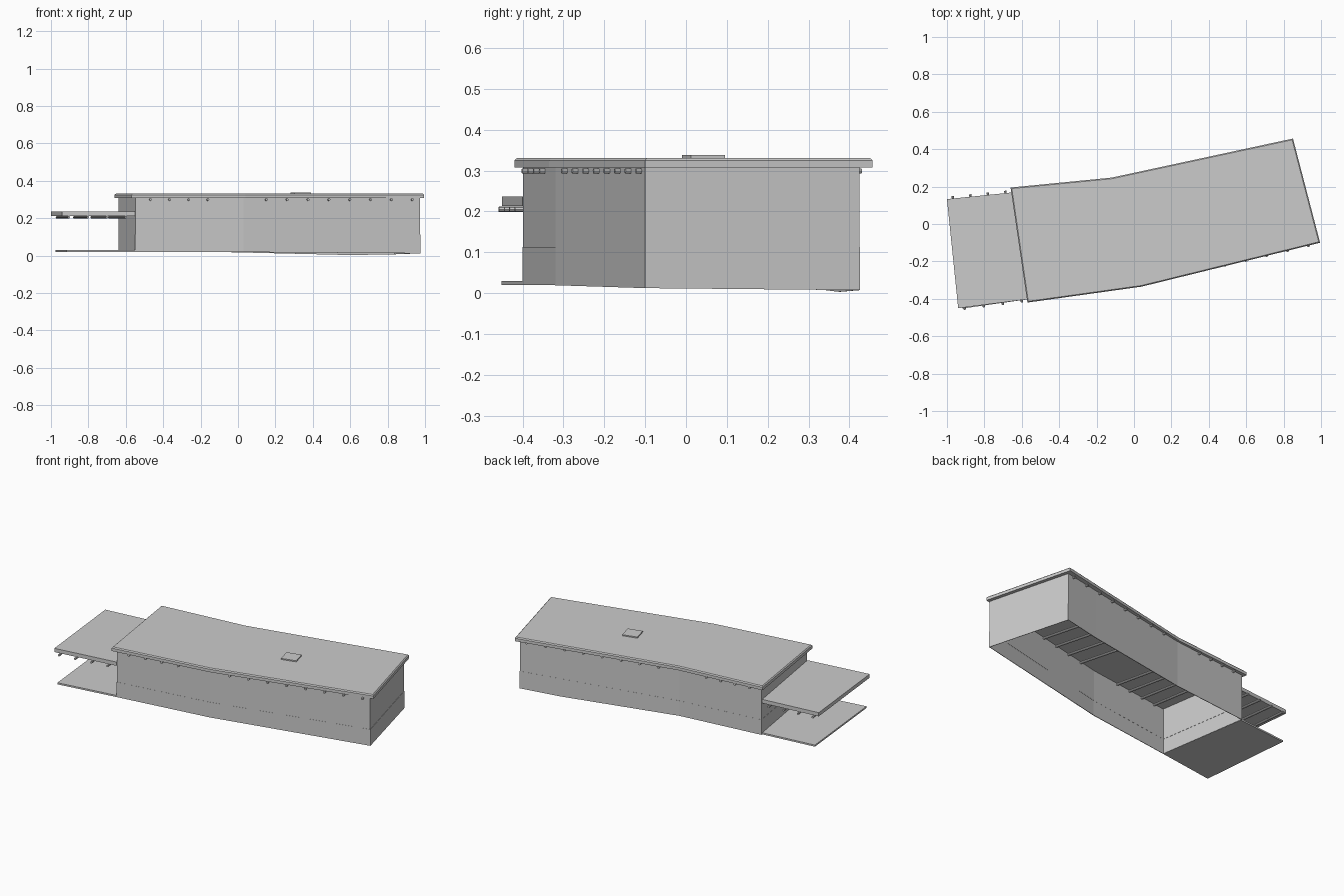
import bpy, bmesh
from mathutils import Vector

cube = bpy.data.objects.get("Cube")
if cube:
    bpy.data.objects.remove(cube)

grey = bpy.data.materials.new("plain grey")
grey.use_nodes = True
tone = (0.6, 0.6, 0.6, 1)
grey.diffuse_color = tone
grey.node_tree.nodes["Principled BSDF"].inputs["Base Color"].default_value = tone


def finish(name, bm):
    bmesh.ops.recalc_face_normals(bm, faces=bm.faces)
    mesh = bpy.data.meshes.new(name)
    bm.to_mesh(mesh)
    bm.free()
    obj = bpy.data.objects.new(name, mesh)
    mesh.materials.append(grey)
    bpy.context.collection.objects.link(obj)
    return obj


def slab(name, outline, low, high, chamfer=0):
    """Flat plate from a plan outline, optionally with a chamfered top rim."""
    bm = bmesh.new()
    base = bm.faces.new([bm.verts.new((x, y, low)) for x, y in outline])
    top = bmesh.ops.extrude_face_region(bm, geom=[base], use_keep_orig=True)["geom"]
    verts = [v for v in top if isinstance(v, bmesh.types.BMVert)]
    bmesh.ops.translate(bm, verts=verts, vec=(0, 0, high - low))
    if chamfer:
        rim = [e for e in bm.edges if all(v in verts for v in e.verts)]
        bmesh.ops.bevel(bm, geom=rim, offset=chamfer, segments=1, affect='EDGES')
    return finish(name, bm)


def wall_band(name, lower, upper, thickness):
    """Ring of thin upright walls between two closed loops."""
    bm = bmesh.new()
    a = [bm.verts.new(p) for p in lower]
    b = [bm.verts.new(p) for p in upper]
    for i in range(len(a)):
        j = (i + 1) % len(a)
        bm.faces.new((a[i], a[j], b[j], b[i]))
    obj = finish(name, bm)
    solid = obj.modifiers.new("thickness", 'SOLIDIFY')
    solid.thickness = thickness
    solid.offset = -1
    return obj


def beam(name, start, end, z, overhang=0.013, radius=0.0065):
    """Round pole running level between two plan points."""
    start, end = Vector((*start, z)), Vector((*end, z))
    axis = end - start
    bm = bmesh.new()
    bmesh.ops.create_cone(bm, cap_ends=True, segments=8, radius1=radius,
                          radius2=radius, depth=axis.length + 2 * overhang)
    obj = finish(name, bm)
    obj.location = (start + end) / 2
    obj.rotation_euler = axis.to_track_quat('Z', 'Y').to_euler()


def beam_row(name, front, back, steps, z):
    for i, t in enumerate(steps):
        beam(f"{name}_{i + 1}", Vector(front[0]).lerp(Vector(front[1]), t),
             Vector(back[0]).lerp(Vector(back[1]), t), z)


# Walls: bent plan with an uneven foot and a seam line
foot = [(-0.55, -0.40, 0.02), (0.03, -0.32, 0.019), (0.975, -0.10, 0.012),
        (0.838, 0.426, 0.007), (0.6, 0.378, 0.003), (-0.12, 0.235, 0.02),
        (-0.64, 0.178, 0.02)]
SEAM, EAVES = 0.113, 0.308
wall_band("lower_walls", foot, [(x, y, SEAM) for x, y, z in foot], 0.004)
inner = [(x * 0.998, y * 0.998) for x, y, z in foot]
wall_band("upper_walls", [(x, y, SEAM) for x, y in inner],
          [(x, y, EAVES) for x, y in inner], 0.004)

# Main roof and its hatch
slab("main_roof", [(-0.57, -0.42), (0.04, -0.335), (0.995, -0.10),
                   (0.85, 0.457), (-0.12, 0.248), (-0.66, 0.195)],
     0.307, 0.331, 0.006)
slab("roof_hatch", [(0.302, -0.01), (0.39, 0.012), (0.368, 0.096), (0.28, 0.074)],
     0.329, 0.338)

# Roof beams in the two straight lengths of the house
plan = [p[:2] for p in foot]
beam_row("short_wing_beam", (plan[0], plan[1]), (plan[6], plan[5]),
         [0.14 + 0.176 * i for i in range(4)], 0.299)
beam_row("long_wing_beam", (plan[1], plan[2]), (plan[5], plan[3]),
         [0.127 + 0.118 * i for i in range(8)], 0.299)

# Porch floor, canopy and canopy beams
slab("porch_floor", [(-0.975, 0.135), (-0.918, -0.452), (-0.55, -0.40), (-0.64, 0.17)],
     0.02, 0.03)
slab("porch_canopy", [(-1.0, 0.133), (-0.94, -0.45), (-0.55, -0.40), (-0.64, 0.17)],
     0.213, 0.236)
beam_row("porch_beam", ((-0.94, -0.45), (-0.55, -0.40)),
         ((-1.0, 0.133), (-0.64, 0.17)), [0.09 + 0.26 * i for i in range(4)], 0.205)
